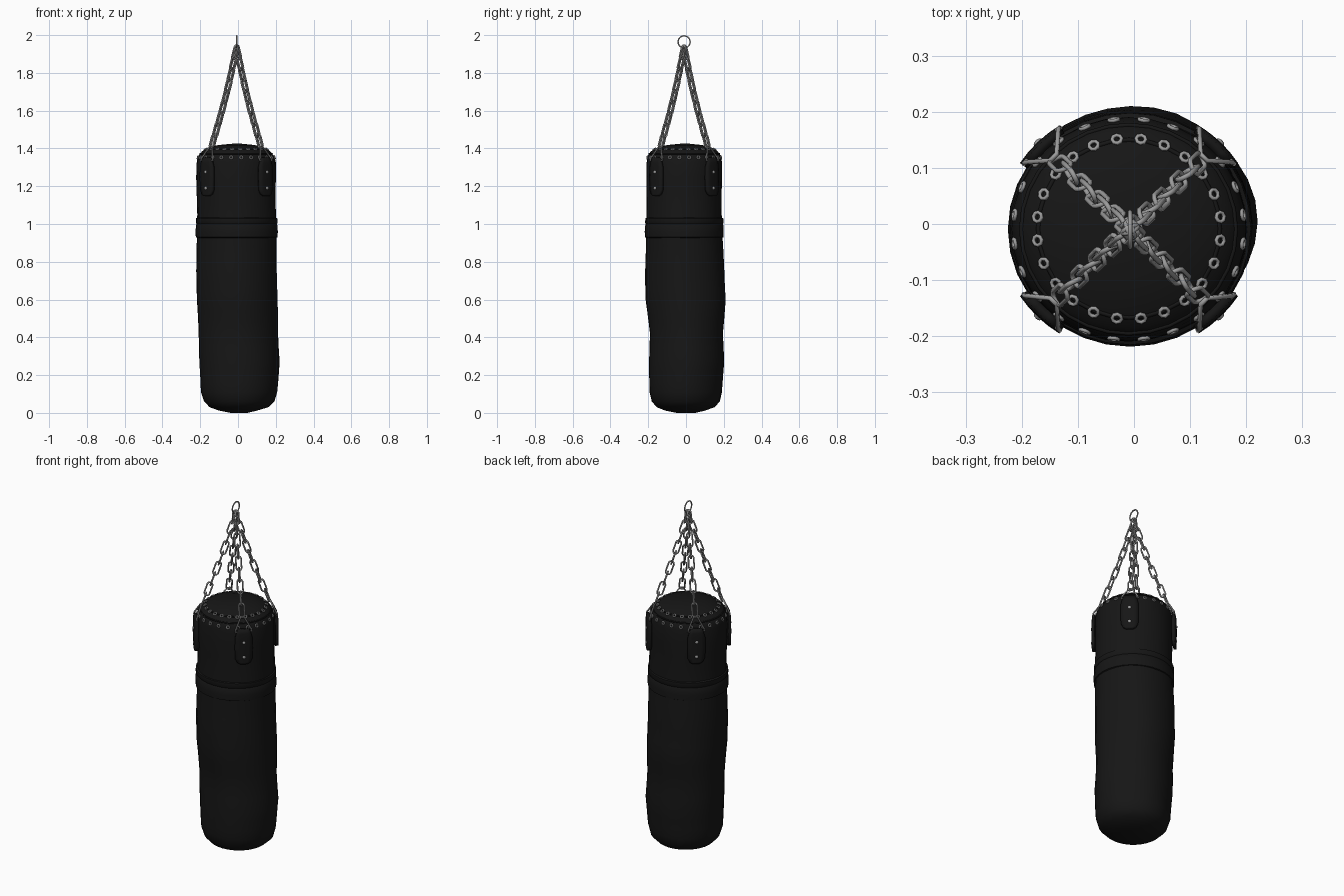
import bpy, bmesh, math
from mathutils import Vector, Matrix

if "Cube" in bpy.data.objects:
    bpy.data.objects.remove(bpy.data.objects["Cube"])

def mat(name, c):
    m = bpy.data.materials.new(name)
    m.diffuse_color = (c, c, c, 1)
    m.use_nodes = True
    m.node_tree.nodes["Principled BSDF"].inputs["Base Color"].default_value = m.diffuse_color
    return m
LEATHER, STEEL = mat("black_leather", 0.008), mat("steel", 0.33)

# Sagging bag outline: z, min x, max x, min y, max y
PROFILE = [(0.0, -.04, .05, -.05, .05), (.012, -.10, .10, -.11, .10), (.03, -.15, .16, -.155, .15),
           (.06, -.18, .192, -.182, .178), (.11, -.198, .206, -.194, .189), (.27, -.205, .22, -.195, .203),
           (.42, -.209, .211, -.192, .194), (.6, -.22, .207, -.212, .212), (.75, -.22, .206, -.214, .205),
           (.95, -.217, .203, -.211, .192), (1.1, -.215, .2, -.206, .19), (1.25, -.22, .202, -.21, .19),
           (1.33, -.218, .2, -.208, .19), (1.36, -.211, .192, -.203, .184), (1.385, -.19, .17, -.186, .168),
           (1.402, -.16, .143, -.156, .14), (1.418, -.105, .09, -.10, .085), (1.425, -.03, .02, -.03, .02)]

def at(z, a, off=0.0):
    """Point on the bag surface at height z and angle a."""
    z = min(max(z, 0), 1.4249)
    for p, q in zip(PROFILE, PROFILE[1:]):
        if p[0] <= z <= q[0]:
            t = (z - p[0]) / (q[0] - p[0])
            x0, x1, y0, y1 = [p[i] + (q[i] - p[i]) * t for i in range(1, 5)]
            break
    return Vector(((x0 + x1) / 2 + ((x1 - x0) / 2 + off) * math.cos(a),
                   (y0 + y1) / 2 + ((y1 - y0) / 2 + off) * math.sin(a), z))

def normal(z, a):
    return (at(z, a + .02) - at(z, a - .02)).cross(at(z + .004, a) - at(z - .004, a)).normalized()

def add_mesh(name, bm, material, angle=50):
    me = bpy.data.meshes.new(name)
    bmesh.ops.recalc_face_normals(bm, faces=bm.faces)
    bm.to_mesh(me)
    bm.free()
    ob = bpy.data.objects.new(name, me)
    bpy.context.collection.objects.link(ob)
    me.materials.append(material)
    me.shade_smooth()
    me.set_sharp_from_angle(angle=math.radians(angle))
    return ob

def loft(name, rows, closed, caps=False):
    bm = bmesh.new()
    vs = [[bm.verts.new(p) for p in r] for r in rows]
    n = len(vs[0])
    for r, s in zip(vs, vs[1:]):
        for i in range(n if closed else n - 1):
            j = (i + 1) % n
            bm.faces.new((r[i], r[j], s[j], s[i]))
    if caps:
        bm.faces.new(vs[0])
        bm.faces.new(vs[-1])
    return add_mesh(name, bm, LEATHER)

def wires(name, loops, radius, material=STEEL):
    """Closed round wires, one spline per loop."""
    cu = bpy.data.curves.new(name, 'CURVE')
    cu.dimensions = '3D'
    cu.bevel_depth = radius
    cu.bevel_resolution = 1
    for pts in loops:
        sp = cu.splines.new('POLY')
        sp.points.add(len(pts) - 1)
        for p, v in zip(sp.points, pts):
            p.co = (*v, 1)
        sp.use_cyclic_u = True
    cu.materials.append(material)
    ob = bpy.data.objects.new(name, cu)
    bpy.context.collection.objects.link(ob)

N = 32
ANG = [2 * math.pi * i / N for i in range(N)]

# Bag body with soft dents
def dent(z, a):
    k = min(1, max(0, z / .15)) * min(1, max(0, (1.35 - z) / .2))
    return .003 * k * math.sin(3 * a + 9 * z) * math.cos(2 * a - 5 * z)
zs = []
for p, q in zip(PROFILE, PROFILE[1:]):
    n = max(1, round((q[0] - p[0]) / .06))
    zs += [p[0] + (q[0] - p[0]) * i / n for i in range(n)]
zs.append(1.4249)
loft("bag_body", [[at(z, a, dent(z, a)) for a in ANG] for z in zs], True, True)

# Middle belt with a raised upper fold, and rim piping
belt = [(.925, -.004), (.93, .006), (.96, .008), (.995, .006), (1.0, .003), (1.005, .007), (1.03, .007), (1.035, -.004)]
loft("middle_belt", [[at(z, a, o) for a in ANG] for z, o in belt], True)
wires("rim_piping", [[at(z, a) for a in ANG] for z in (1.372, 1.396)], .004, LEATHER)

# Two rows of eyelets around the rim
eyelets = []
for z in (1.352, 1.395):
    for i in range(24):
        a = 2 * math.pi * (i + .5) / 24
        m = Matrix.Translation(at(z, a) + normal(z, a) * .002) @ normal(z, a).to_track_quat('Z', 'Y').to_matrix().to_4x4()
        eyelets.append([m @ Vector((.0085 * math.cos(t * math.pi / 4), .0085 * math.sin(t * math.pi / 4), 0)) for t in range(8)])
wires("eyelets", eyelets, .0035)

# Hanging ring
HUB = Vector((-.007, -.01, 1.964))
wires("hanging_ring", [[HUB + Vector((0, .032 * math.cos(a), .032 * math.sin(a))) for a in ANG]], .004)

STRAP = [(1.148, .018), (1.158, .034), (1.18, .044), (1.24, .046), (1.30, .045), (1.325, .038), (1.35, .03)]
for n, side in enumerate(("back_right", "back_left", "front_left", "front_right")):
    a = math.pi / 4 + n * math.pi / 2
    out, tan = Vector((math.cos(a), math.sin(a), 0)), Vector((-math.sin(a), math.cos(a), 0))

    # Leather strap tab
    rows = [[at(z, a + w * u / .21, .012) for u in (-1, -.5, 0, .5, 1)] for z, w in STRAP]
    tab = loft("strap_" + side, rows, False)
    s = tab.modifiers.new("thickness", 'SOLIDIFY')
    s.thickness, s.offset = .016, 0

    # Rivets
    bm = bmesh.new()
    for z in (1.19, 1.275):
        m = Matrix.Translation(at(z, a, .02)) @ out.to_track_quat('Z', 'Y').to_matrix().to_4x4() @ Matrix.Diagonal((1, 1, .5, 1))
        bmesh.ops.create_uvsphere(bm, u_segments=10, v_segments=6, radius=.009, matrix=m)
    add_mesh("rivets_" + side, bm, STEEL)

    # Triangular shackle
    base = at(1.335, a, .012)
    apex = at(1.36, a, -.012) + Vector((0, 0, .05))
    wires("shackle_" + side, [[base + tan * .046, base - tan * .046, base - tan * .042 + Vector((0, 0, .012)),
                               apex - tan * .008, apex + tan * .008, base + tan * .042 + Vector((0, 0, .012))]], .0045)

    # Chain of alternating links
    start, end = HUB + Vector((0, 0, -.026)) , apex - out * .004
    d = (end - start).normalized()
    COUNT, links = 9, []
    for i in range(COUNT):
        t = (i + .5) / COUNT
        c = start.lerp(end, t) - out * .012 * math.sin(math.pi * t)
        w = tan if i % 2 == 0 else d.cross(tan)
        w = (w + .35 * d.cross(w)).normalized()
        links.append([c + d * (math.copysign(.022, math.sin(b)) + .017 * math.sin(b)) + w * .015 * math.cos(b)
                      for b in [math.pi * (k + .5) / 6 for k in range(12)]])
    wires("chain_" + side, links, .0047)
